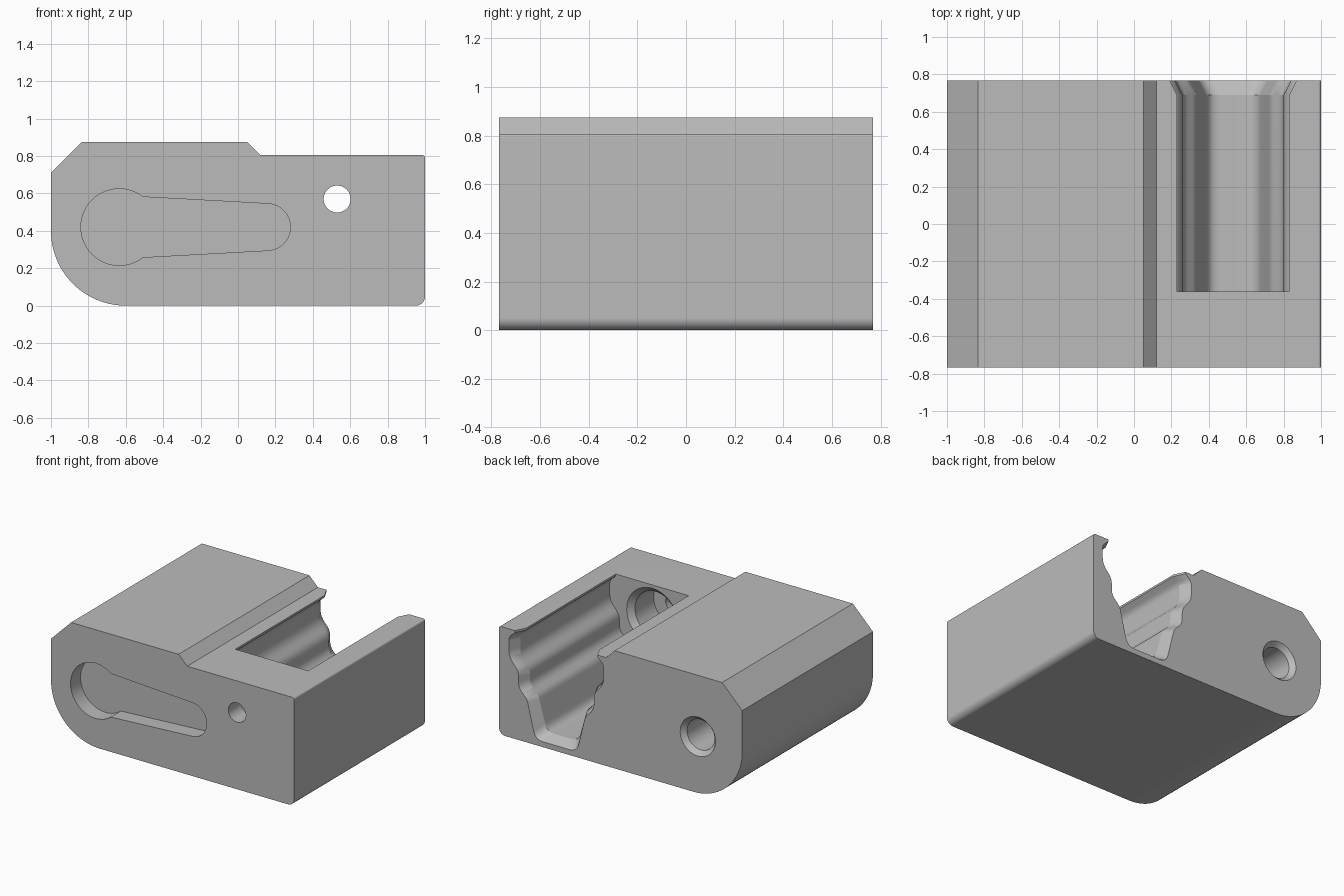
import bpy, bmesh
from math import sin, cos, radians
from mathutils import Vector

cube = bpy.data.objects.get("Cube")
if cube:
    bpy.data.objects.remove(cube, do_unlink=True)

grey = bpy.data.materials.new("plain grey")
grey.use_nodes = True
colour = (0.5, 0.5, 0.5, 1)
grey.diffuse_color = colour
grey.node_tree.nodes["Principled BSDF"].inputs["Base Color"].default_value = colour


def arc(cx, cz, r, start, end, n):
    """Points on an arc, angles in degrees."""
    angles = [radians(start + (end - start) * i / n) for i in range(n + 1)]
    return [(cx + r * cos(a), cz + r * sin(a)) for a in angles]


def circle(cx, cz, r, n=48):
    return arc(cx, cz, r, 0, 360, n)[:-1]


def rounded(corners, n=6):
    """Closed outline from (x, z, trim) corners; trim > 0 rounds the corner."""
    out = []
    for i, (x, z, trim) in enumerate(corners):
        p = Vector((x, z))
        if trim == 0:
            out.append(p)
            continue
        before = Vector(corners[i - 1][:2])
        after = Vector(corners[(i + 1) % len(corners)][:2])
        a = p + (before - p).normalized() * trim
        b = p + (after - p).normalized() * trim
        for k in range(n + 1):
            t = k / n
            out.append(a * (1 - t) ** 2 + p * 2 * t * (1 - t) + b * t * t)
    return out


def loft(name, sections):
    """Solid through matching outlines, given as (y, outline)."""
    bm = bmesh.new()
    rings = [[bm.verts.new((p[0], y, p[1])) for p in pts] for y, pts in sections]
    for r0, r1 in zip(rings, rings[1:]):
        for i in range(len(r0)):
            bm.faces.new((r0[i - 1], r0[i], r1[i], r1[i - 1]))
    bm.faces.new(rings[0])
    bm.faces.new(rings[-1])
    bmesh.ops.recalc_face_normals(bm, faces=bm.faces)
    mesh = bpy.data.meshes.new(name)
    bm.to_mesh(mesh)
    bm.free()
    mesh.materials.append(grey)
    obj = bpy.data.objects.new(name, mesh)
    bpy.context.collection.objects.link(obj)
    return obj


def bore(name, x, z, steps):
    """Round stepped cutter from (y, radius) pairs."""
    return loft(name, [(y, circle(x, z, r)) for y, r in steps])


DEPTH = 0.768

# Main block outline
outline = [(-1, 0.71), (-0.835, 0.875), (0.05, 0.875), (0.12, 0.805)]
outline += arc(0.985, 0.79, 0.015, 90, 0, 4)
outline += arc(0.95, 0.05, 0.05, 0, -90, 10)
outline += arc(-0.6, 0.4, 0.4, 270, 180, 24)
body = loft("clamp_body", [(-DEPTH, outline), (DEPTH, outline)])

# Keyhole recess in the front
keyhole = arc(-0.635, 0.42, 0.205, 52, 308, 40) + arc(0.155, 0.42, 0.125, -87, 87, 24)
cutters = [loft("keyhole_cutter", [(-0.9, keyhole), (-0.65, keyhole)])]

# Stepped channel, open at the top, flared towards the back
CX = 0.53
HALF = [(0.30, 0.95, 0), (0.30, 0.79, 0), (0.35, 0.745, 0.03), (0.35, 0.60, 0.05),
        (0.27, 0.51, 0.04), (0.27, 0.40, 0.04), (0.20, 0.33, 0.025), (0.13, 0.08, 0.06)]


def channel(grow):
    half = [(w + grow, z - (grow if z < 0.2 else grow / 4 if z < 0.5 else 0), t)
            for w, z, t in HALF]
    right = [(CX + w, z, t) for w, z, t in half]
    left = [(CX - w, z, t) for w, z, t in reversed(half)]
    return rounded(right + left)


cutters.append(loft("channel_cutter", [(-0.36, channel(0)), (0.69, channel(0)),
                                       (DEPTH + 0.02, channel(0.05))]))

# Screw hole with countersunk bore, and blind hole in the back
cutters.append(bore("screw_cutter", CX, 0.57, [(-0.9, 0.072), (-0.5, 0.072)]))
cutters.append(bore("bore_cutter", CX, 0.57,
                    [(-0.35, 0.21), (-0.36, 0.21), (-0.40, 0.17), (-0.62, 0.17)]))
cutters.append(bore("pin_cutter", -0.635, 0.42,
                    [(0.8, 0.145), (DEPTH, 0.145), (DEPTH - 0.035, 0.113), (-0.2, 0.113)]))

bpy.context.view_layer.objects.active = body
body.select_set(True)
for cutter in cutters:
    mod = body.modifiers.new("cut", 'BOOLEAN')
    mod.operation = 'DIFFERENCE'
    mod.solver = 'EXACT'
    mod.object = cutter
    bpy.ops.object.modifier_apply(modifier=mod.name)
    bpy.data.objects.remove(cutter, do_unlink=True)

bpy.ops.object.shade_smooth_by_angle(angle=radians(25))
weighted = body.modifiers.new("even shading", 'WEIGHTED_NORMAL')
weighted.keep_sharp = True
